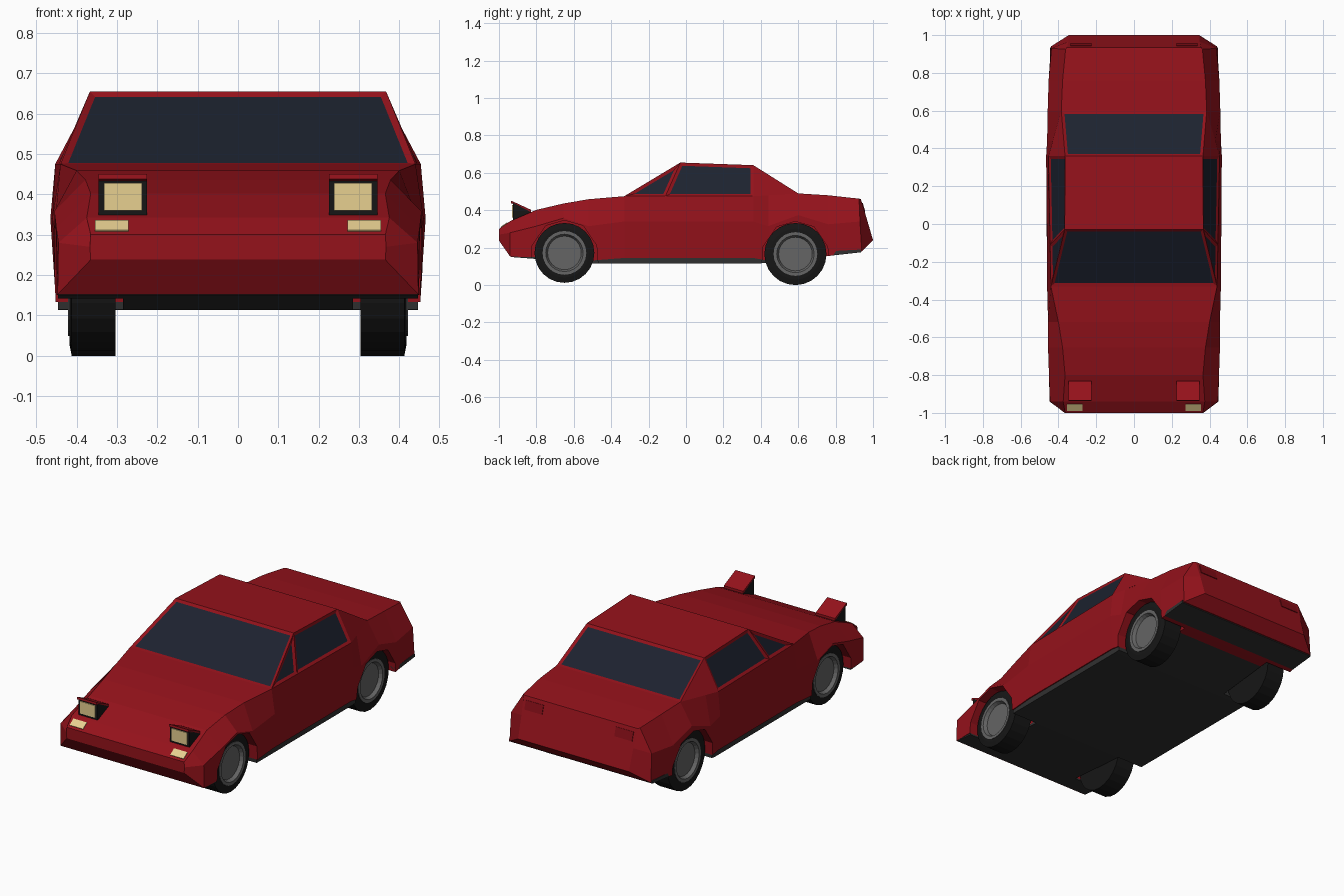
import bpy, bmesh
from math import cos, sin, pi, atan2
from mathutils import Matrix, Vector

if "Cube" in bpy.data.objects:
    bpy.data.objects.remove(bpy.data.objects["Cube"])


def material(name, rgb):
    m = bpy.data.materials.new(name)
    m.diffuse_color = (*rgb, 1)
    m.use_nodes = True
    m.node_tree.nodes["Principled BSDF"].inputs["Base Color"].default_value = m.diffuse_color
    return m


RED = material("red_paint", (0.30, 0.006, 0.011))
GLASS = material("dark_glass", (0.012, 0.016, 0.028))
BLACK = material("black", (0.008, 0.008, 0.008))
UNDER = material("underside_grey", (0.03, 0.03, 0.03))
RIM = material("rim_grey", (0.13, 0.13, 0.13))
LAMP = material("lamp", (0.80, 0.63, 0.28))
TAIL = material("tail_lamp_red", (0.22, 0.004, 0.008))


def make(name, verts, faces, mat=None):
    bm = bmesh.new()
    vs = [bm.verts.new(v) for v in verts]
    for f in faces:
        bm.faces.new([vs[i] for i in f])
    bmesh.ops.remove_doubles(bm, verts=bm.verts, dist=1e-5)
    bmesh.ops.recalc_face_normals(bm, faces=bm.faces)
    me = bpy.data.meshes.new(name)
    bm.to_mesh(me)
    bm.free()
    ob = bpy.data.objects.new(name, me)
    bpy.context.collection.objects.link(ob)
    if mat:
        me.materials.append(mat)
    return ob


def loft(name, rings, mat):
    n, k = len(rings[0]), len(rings)
    faces = [(r * n + i, r * n + (i + 1) % n, (r + 1) * n + (i + 1) % n, (r + 1) * n + i)
             for r in range(k - 1) for i in range(n)]
    faces += [tuple(range(n)), tuple(range((k - 1) * n, k * n))]
    return make(name, [v for ring in rings for v in ring], faces, mat)


def prism(name, profile, x0, x1, mat=None):
    return loft(name, [[(x, y, z) for y, z in profile] for x in (x0, x1)], mat)


def box(name, centre, size, mat, tilt=0):
    m = Matrix.Translation(centre) @ Matrix.Rotation(tilt, 4, 'X')
    h = Vector(size) / 2
    rings = [[m @ Vector((sx * h.x, sy * h.y, sz * h.z))
              for sy, sz in ((-1, -1), (1, -1), (1, 1), (-1, 1))] for sx in (-1, 1)]
    return loft(name, rings, mat)


def lathe(name, profile, side, y, z, mat, seg=24):
    n = len(profile)
    verts = [(side * x, y + r * cos(2 * pi * i / seg), z + r * sin(2 * pi * i / seg))
             for i in range(seg) for x, r in profile]
    faces = []
    for i in range(seg):
        a, b = i * n, (i + 1) % seg * n
        for j in range(n - 1):
            q = [a + j, a + j + 1, b + j + 1, b + j]
            if profile[j][1] == 0:
                q = q[:3]
            elif profile[j + 1][1] == 0:
                q = [q[0], q[1], q[3]]
            faces.append(q)
    return make(name, verts, faces, mat)


# Lower body: half-section is top edge, flare crease, lower edge
def section(y, xt, zt, xm, zm, xl, zl, dm=0, dl=0):
    half = [(xt, y, zt), (xm, y + dm, zm), (xl, y + dl, zl)]
    return half + [(-x, yy, z) for x, yy, z in reversed(half)]


stations = [
    (-1.0, .365, .30, .367, .27, .365, .238),
    (-.94, .375, .342, .445, .28, .447, .152),
    (-.80, .365, .402, .45, .315, .45, .15),
    (-.655, .378, .436, .455, .358, .452, .14),
    (-.52, .40, .459, .455, .315, .452, .13),
    (-.33, .44, .475, .46, .34, .452, .145),
    (.36, .453, .475, .465, .34, .452, .145),
    (.44, .43, .48, .46, .315, .452, .13),
    (.60, .385, .49, .457, .374, .45, .14),
    (.76, .378, .48, .452, .325, .447, .155),
    (.925, .362, .462, .437, .34, .44, .18, .005, .015),
    (.935, .355, .46, .348, .36, .345, .24, .03, .065),
]
body = loft("body", [section(*s) for s in stations], RED)

# Underside and sills
floor = prism("floor", [(-.935, .165), (-.935, .15), (-.47, .114), (.38, .114),
                        (.935, .175), (.935, .19), (.38, .16), (-.47, .16)], -.446, .446, UNDER)

# Wheel arch cut-outs
arch = [(-.19, -.2), (-.172, .04), (-.1, .145), (0, .174), (.1, .145), (.172, .04), (.19, -.2)]
axles = (("front", -.65, .172, .16), ("rear", .585, .166, .166))
for label, y, z, r in axles:
    for side in (-1, 1):
        cutter = prism("arch_cutter", [(y + a, z + b) for a, b in arch], side * .285, side * .6)
        cutter.hide_render = True
        for ob in (body, floor):
            mod = ob.modifiers.new("arch", 'BOOLEAN')
            mod.operation, mod.solver, mod.object = 'DIFFERENCE', 'EXACT', cutter
            bpy.context.view_layer.objects.active = ob
            bpy.ops.object.modifier_apply(modifier=mod.name)
        bpy.data.objects.remove(cutter)

# Cabin with inset windows
half = [(.44, -.33, .475), (.444, -.11, .475), (.453, .36, .475),
        (.385, .60, .49), (.367, -.03, .655), (.365, .36, .641)]
verts = half + [(-x, y, z) for x, y, z in half]
sides = [(0, 1, 4), (1, 2, 5, 4), (2, 3, 5)]
faces = sides + [tuple(i + 6 for i in f) for f in sides]
faces += [(0, 6, 10, 4), (4, 10, 11, 5), (5, 11, 9, 3), (0, 1, 2, 3, 9, 8, 7, 6)]
cabin = make("cabin", verts, faces, RED)
cabin.data.materials.append(GLASS)
bm = bmesh.new()
bm.from_mesh(cabin.data)
bm.faces.ensure_lookup_table()
panes = [bm.faces[i] for i in (0, 1, 3, 4, 6, 8)]
bottom = bm.faces[9]
bmesh.ops.inset_individual(bm, faces=panes, thickness=.016, depth=-.006, use_even_offset=True)
for f in panes:
    f.material_index = 1
bmesh.ops.delete(bm, geom=[bottom], context='FACES_ONLY')
bm.to_mesh(cabin.data)
bm.free()

for side, tag in ((-1, "left"), (1, "right")):
    # Wheels
    for label, y, z, r in axles:
        lathe(f"{label}_{tag}_tyre", [(.303, 0), (.303, r), (.412, r), (.418, r * .82), (.418, .112)],
              side, y, z, BLACK)
        lathe(f"{label}_{tag}_rim", [(.41, .117), (.421, .117), (.421, .1), (.402, .09), (.402, 0)],
              side, y, z, RIM)

    # Pop-up headlight: black wedge, lid and lamp
    x0, x1 = side * .225, side * .346
    prism(f"{tag}_headlight_housing", [(-.925, .335), (-.925, .441), (-.83, .39), (-.83, .375)], x0, x1, BLACK)
    prism(f"{tag}_headlight_lid", [(-.936, .438), (-.934, .451), (-.83, .403), (-.83, .39)], x0, x1, RED)
    box(f"{tag}_headlight_lamp", (side * .285, -.926, .394), (.095, .008, .068), LAMP)

    # Turn signal on the sloping nose
    box(f"{tag}_turn_signal", (side * .313, -.971, .3205), (.083, .042, .008), LAMP, atan2(.042, .06))

    # Tail lamp on the sloping rear panel
    box(f"{tag}_tail_lamp", (side * .28, .948, .415), (.11, .008, .05), TAIL, atan2(.03, .1))
